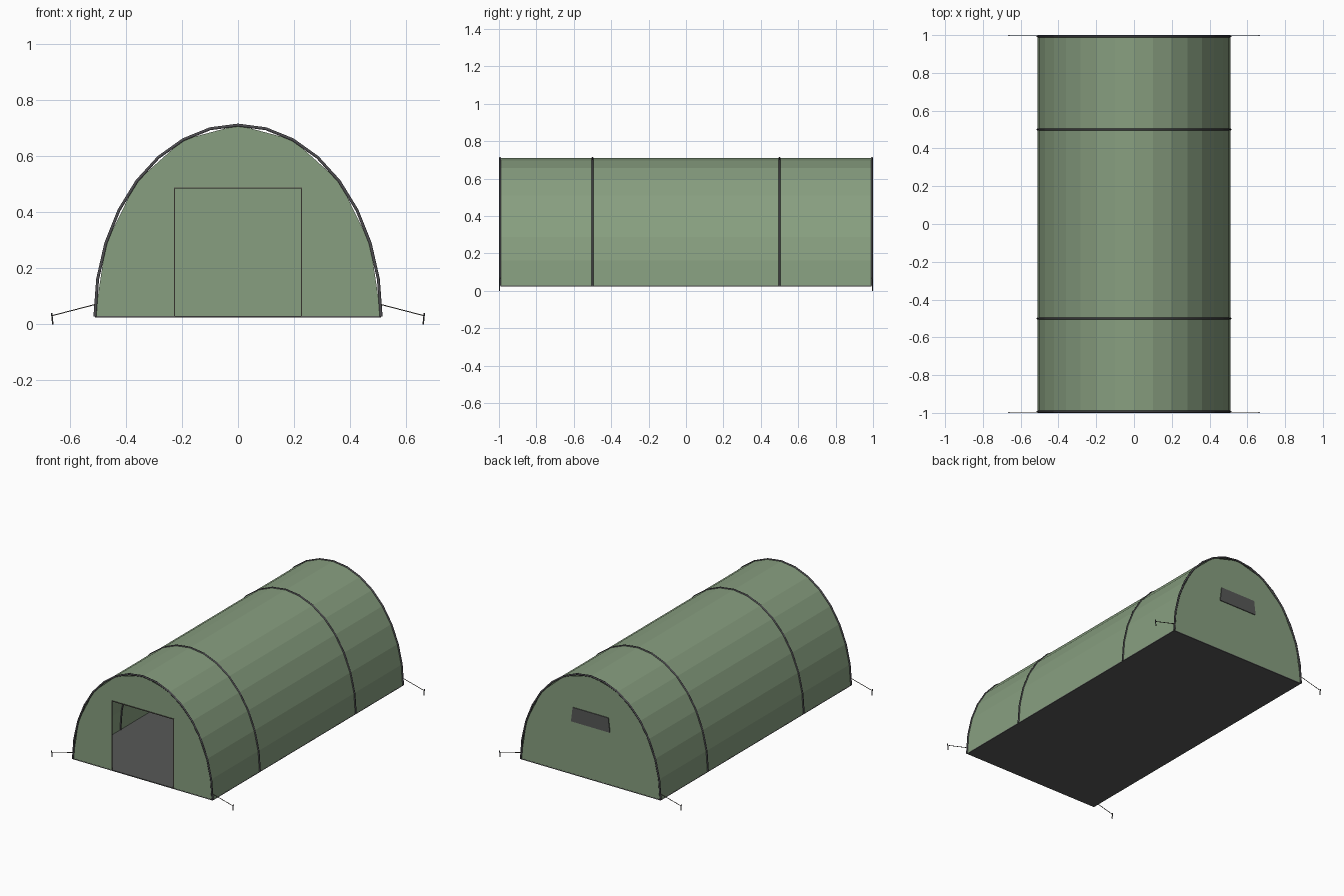
import bpy, math

if "Cube" in bpy.data.objects:
    bpy.data.objects.remove(bpy.data.objects["Cube"])

A, B, BASE = 0.51, 0.682, 0.028   # arch half-width, rise, base height
END = 0.994                       # y of the end hoops


def material(name, rgb):
    m = bpy.data.materials.new(name)
    m.diffuse_color = (*rgb, 1)
    m.use_nodes = True
    m.node_tree.nodes["Principled BSDF"].inputs["Base Color"].default_value = m.diffuse_color
    return m


green = material("canvas_green", (0.245, 0.345, 0.215))
grey = material("floor_grey", (0.095, 0.098, 0.095))
pole = material("pole_grey", (0.075, 0.073, 0.08))
cord = material("cord_brown", (0.095, 0.085, 0.072))


def arch(n, a=A, b=B):
    """Half ellipse from right to left in n straight pieces."""
    return [(a * math.cos(math.pi * i / n), BASE + b * math.sin(math.pi * i / n))
            for i in range(n + 1)]


def mesh_object(name, verts, faces, mat):
    me = bpy.data.meshes.new(name)
    me.from_pydata(verts, [], faces)
    me.materials.append(mat)
    ob = bpy.data.objects.new(name, me)
    bpy.context.collection.objects.link(ob)
    return ob


def box(name, lo, hi, mat):
    v = [(x, y, z) for x in (lo[0], hi[0]) for y in (lo[1], hi[1]) for z in (lo[2], hi[2])]
    f = [(0, 1, 3, 2), (4, 6, 7, 5), (0, 4, 5, 1), (2, 3, 7, 6), (0, 2, 6, 4), (1, 5, 7, 3)]
    return mesh_object(name, v, f, mat)


def tube(name, points, radius, mat):
    cu = bpy.data.curves.new(name, 'CURVE')
    cu.dimensions = '3D'
    cu.bevel_depth = radius
    cu.bevel_resolution = 1
    cu.use_fill_caps = True
    sp = cu.splines.new('POLY')
    sp.points.add(len(points) - 1)
    for p, co in zip(sp.points, points):
        p.co = (*co, 1)
    tmp = bpy.data.objects.new(name + "_path", cu)
    bpy.context.collection.objects.link(tmp)
    bpy.context.view_layer.update()
    me = bpy.data.meshes.new_from_object(tmp.evaluated_get(bpy.context.evaluated_depsgraph_get()))
    bpy.data.objects.remove(tmp)
    me.materials.clear()
    me.materials.append(mat)
    ob = bpy.data.objects.new(name, me)
    bpy.context.collection.objects.link(ob)
    return ob


# Arched canvas cover
prof = arch(16)
n = len(prof)
mesh_object("canvas_cover",
            [(x, y, z) for y in (-END, END) for x, z in prof],
            [(i, i + 1, n + i + 1, n + i) for i in range(n - 1)], green)

# End walls, the front one with a doorway cut from its outline
wall = arch(8)
door = [(-0.226, BASE), (-0.226, 0.486), (0.226, 0.486), (0.226, BASE)]
front = wall + door
mesh_object("front_wall", [(x, -0.992, z) for x, z in front],
            [tuple(reversed(range(len(front))))], green)
mesh_object("back_wall", [(x, 0.992, z) for x, z in wall],
            [tuple(range(len(wall)))], green)

# Doorway trim
for s in (-1, 1):
    x = s * 0.226
    box("door_side_trim", (x - 0.002, -0.996, BASE), (x + 0.002, -0.990, 0.486), cord)
box("door_top_trim", (-0.228, -0.996, 0.484), (0.228, -0.990, 0.488), cord)

# Ground sheet
box("ground_sheet", (-A, -0.993, 0.024), (A, 0.993, 0.030), grey)

# Vent flap on the back wall
outline = [(-0.142, 0.375), (0.142, 0.375), (0.13, 0.47), (-0.13, 0.47)]
mesh_object("back_vent", [(x, y, z) for y in (0.993, 0.998) for x, z in outline],
            [(0, 1, 2, 3), (7, 6, 5, 4)] +
            [(i, i + 4, (i + 1) % 4 + 4, (i + 1) % 4) for i in range(4)], grey)

# Hoop poles
for y in (-END, -0.5, 0.5, END):
    tube("hoop_pole", [(x, y, z) for x, z in arch(16)], 0.006, pole)

# Guy ropes and pegs at the four corners
for sx in (-1, 1):
    for y in (-0.997, 0.997):
        tube("guy_rope", [(sx * 0.508, y, 0.071), (sx * 0.662, y, 0.031)], 0.002, cord)
        tube("ground_peg", [(sx * 0.664, y, 0.041), (sx * 0.660, y, 0.0)], 0.003, pole)
